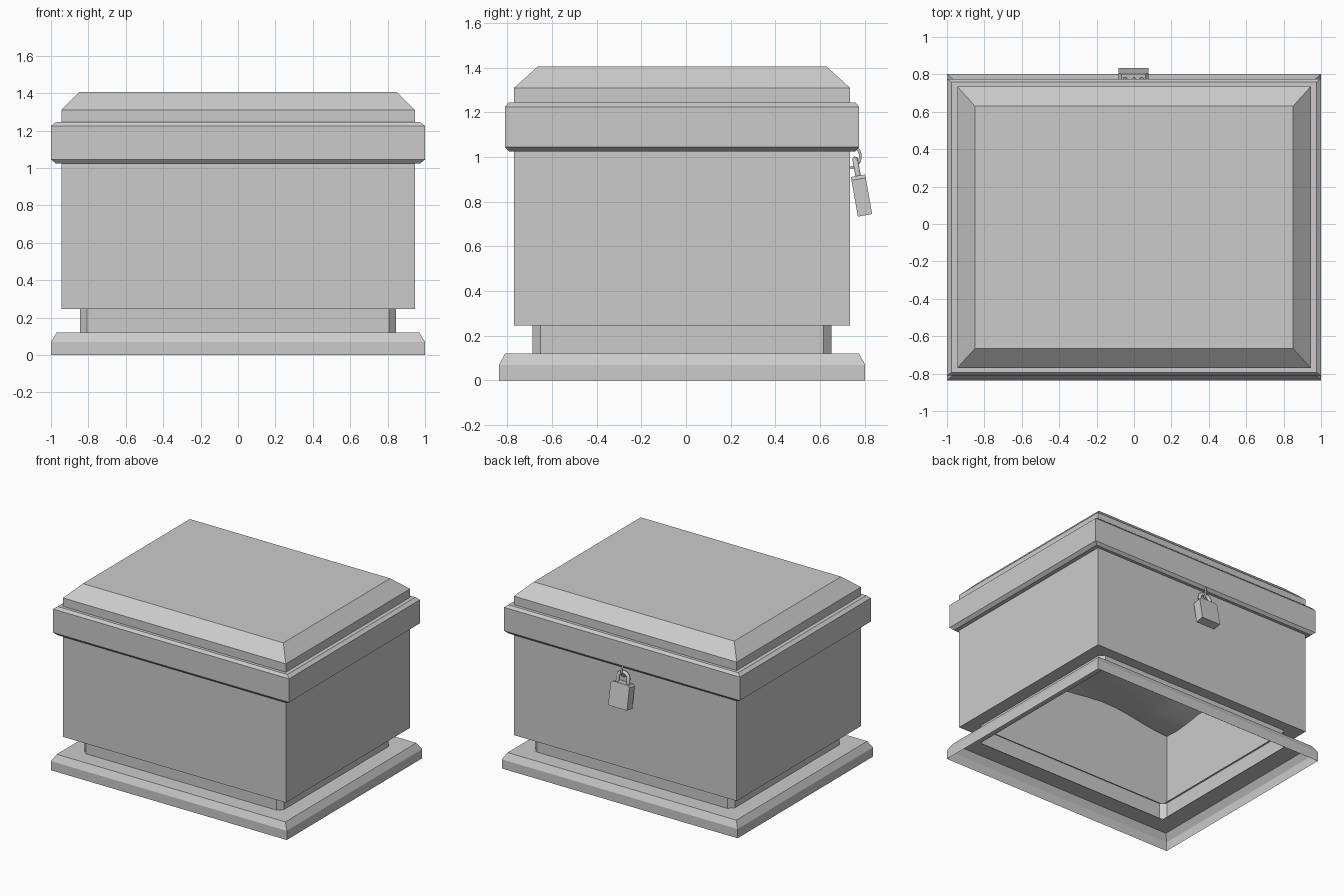
import bpy, bmesh, math
from mathutils import Matrix, Vector

if "Cube" in bpy.data.objects:
    bpy.data.objects.remove(bpy.data.objects["Cube"])

CY = -0.0175  # the chest sits slightly forward because the lock sticks out behind


def finish(bm, name, smooth=False):
    me = bpy.data.meshes.new(name)
    bm.to_mesh(me)
    bm.free()
    ob = bpy.data.objects.new(name, me)
    bpy.context.collection.objects.link(ob)
    for p in me.polygons:
        p.use_smooth = smooth
    return ob


def outline(hx, hy, c):
    """Rectangle, with cut corners when c > 0."""
    if c == 0:
        return [(hx, hy), (-hx, hy), (-hx, -hy), (hx, -hy)]
    return [(hx, hy - c), (hx - c, hy), (c - hx, hy), (-hx, hy - c),
            (-hx, c - hy), (c - hx, -hy), (hx - c, -hy), (hx, c - hy)]


def shell(name, rings, cut=0, cap=False):
    """Stack of rectangular rings (half x, half y, z) joined by walls."""
    bm = bmesh.new()
    loops = [[bm.verts.new((x, y + CY, z)) for x, y in outline(hx, hy, cut)]
             for hx, hy, z in rings]
    for a, b in zip(loops, loops[1:]):
        n = len(a)
        for i in range(n):
            j = (i + 1) % n
            bm.faces.new((a[i], a[j], b[j], b[i]))
    if cap:
        bm.faces.new(loops[-1])
    return finish(bm, name)


# Hollow foot, open underneath
shell("base", [(1, .82, 0), (1, .82, .07), (.97, .793, .12), (.83, .66, .12)])
shell("plinth", [(.845, .67, .12), (.845, .67, .245)], cut=.037)

# Box walls with an open underside ledge
shell("body", [(.83, .66, .245), (.945, .7525, .245), (.945, .7525, .83),
               (.945, .7525, 1.03)])

# Lid with chamfered rim, step and bevelled top
shell("lid", [(.94, .75, 1.025), (.975, .775, 1.025), (1, .793, 1.045),
              (1, .793, 1.225), (.975, .776, 1.245), (.945, .7525, 1.245),
              (.945, .7525, 1.31), (.85, .6475, 1.405)], cap=True)

# Uneven heap of contents, seen only from below
bm = bmesh.new()
bmesh.ops.create_grid(bm, x_segments=16, y_segments=14, size=1)
for v in bm.verts:
    u, w = v.co.x, v.co.y
    z = .90 + .06 * (1 - u * u) * (1 - w * w)
    z += .02 * math.sin(6 * u + 2 * w) + .015 * math.cos(7 * w - 3 * u)
    v.co = (u * .943, w * .751 + CY, z)
finish(bm, "contents", smooth=True)

# Padlock, hanging tilted on the back
tilt = Matrix.Translation((-.003, .786, .828)) @ Matrix.Rotation(math.radians(10), 4, 'X')
bm = bmesh.new()
bmesh.ops.create_cube(bm, size=1, matrix=Matrix.Diagonal((.16, .065, .18, 1)))
edges = [e for e in bm.edges if all(v.co.z > 0 for v in e.verts)
         and abs(e.verts[0].co.x - e.verts[1].co.x) < .01]
bmesh.ops.bevel(bm, geom=edges, offset=.015, segments=1, affect='EDGES')
bm.transform(tilt)
finish(bm, "padlock_body")


def tube(name, points, radius, res=1):
    cu = bpy.data.curves.new(name, 'CURVE')
    cu.dimensions = '3D'
    cu.bevel_depth = radius
    cu.bevel_resolution = res
    cu.use_fill_caps = True
    sp = cu.splines.new('POLY')
    sp.points.add(len(points) - 1)
    for p, co in zip(sp.points, points):
        p.co = (*co, 1)
    ob = bpy.data.objects.new(name, cu)
    bpy.context.collection.objects.link(ob)
    return ob


# Shackle arch
arch = [(.045 * math.cos(math.pi * i / 8), 0, .122 + .042 * math.sin(math.pi * i / 8))
        for i in range(9)]
path = [(.045, 0, .08)] + arch + [(-.045, 0, .08)]
tube("padlock_shackle", [tilt @ Vector(p) for p in path], .014)

# Staple ring joining lid and body
ring = [(0, .735 + .046 * math.cos(a), 1.003 + .05 * math.sin(a))
        for a in [math.radians(65 - 155 * i / 9) for i in range(10)]]
tube("staple", ring, .007)
